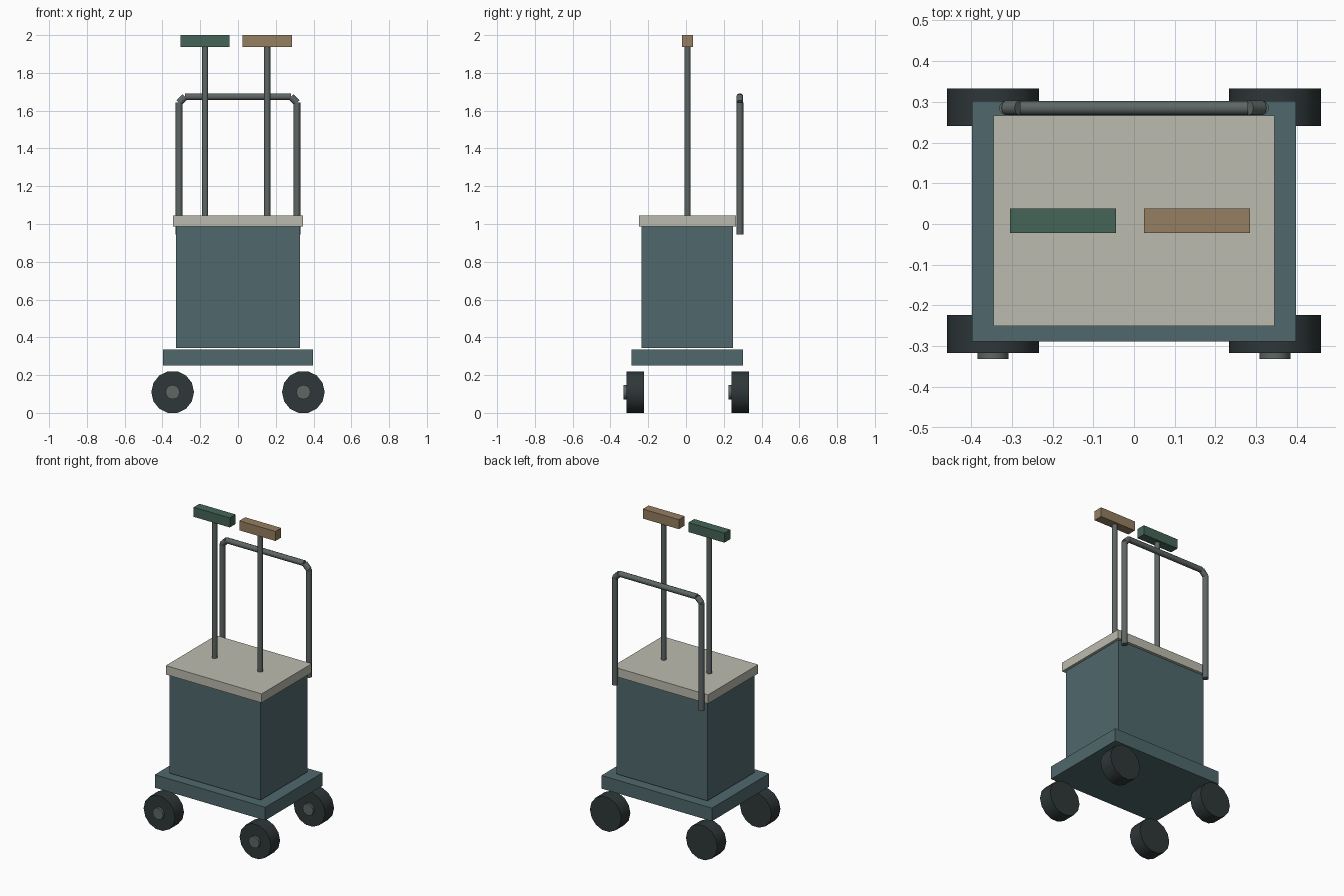
import bpy
from math import radians, pi
from mathutils import Vector

if "Cube" in bpy.data.objects:
    bpy.data.objects.remove(bpy.data.objects["Cube"])


def material(name, rgb):
    m = bpy.data.materials.new(name)
    m.diffuse_color = (*rgb, 1)
    m.use_nodes = True
    m.node_tree.nodes["Principled BSDF"].inputs["Base Color"].default_value = m.diffuse_color
    return m


TEAL = material("teal_paint", (0.08, 0.14, 0.15))
CREAM = material("cream_lid", (0.50, 0.50, 0.43))
STEEL = material("grey_steel", (0.11, 0.135, 0.13))
RUBBER = material("dark_rubber", (0.028, 0.038, 0.04))
GREEN = material("green_grip", (0.06, 0.13, 0.095))
TAN = material("tan_grip", (0.30, 0.21, 0.12))


def box(name, lo, hi, mat):
    lo, hi = Vector(lo), Vector(hi)
    bpy.ops.mesh.primitive_cube_add(size=1, location=(lo + hi) / 2)
    ob = bpy.context.object
    ob.name = name
    ob.scale = hi - lo
    bpy.ops.object.transform_apply(location=False, rotation=False, scale=True)
    ob.data.materials.append(mat)
    return ob


def rod(name, a, b, r, sides, mat, spin=0):
    a, b = Vector(a), Vector(b)
    bpy.ops.mesh.primitive_cylinder_add(vertices=sides, radius=r, depth=(b - a).length)
    ob = bpy.context.object
    ob.name = name
    ob.rotation_euler = (0, 0, spin)
    bpy.ops.object.transform_apply(location=False, rotation=True, scale=False)
    ob.location = (a + b) / 2
    ob.rotation_euler = (b - a).to_track_quat('Z', 'Y').to_euler()
    ob.data.materials.append(mat)
    bpy.ops.object.shade_smooth_by_angle(angle=radians(40))
    return ob


# Chassis, bin and lid
box("base_plate", (-0.398, -0.288, 0.25), (0.398, 0.302, 0.335), TEAL)
box("bin_body", (-0.328, -0.235, 0.343), (0.328, 0.248, 0.99), TEAL)
box("lid", (-0.345, -0.25, 0.987), (0.345, 0.266, 1.045), CREAM)

# Four identical wheels, hubs all facing the front
WHEEL_Z = 0.11
for side, x in (("left", -0.346), ("right", 0.346)):
    for end, y in (("front", -0.316), ("back", 0.240)):
        # spin puts a vertex at the sides and a flat face on the ground
        rod(f"{end}_{side}_wheel", (x, y, WHEEL_Z), (x, y + 0.093, WHEEL_Z),
            0.113, 14, RUBBER, pi / 2 + pi / 14 + pi / 14)
        rod(f"{end}_{side}_hub", (x, y - 0.015, WHEEL_Z), (x, y + 0.02, WHEEL_Z),
            0.038, 12, STEEL)

# Push handle: uprights, angled corners and cross bar
HY = 0.285
for side, s in (("left", -1), ("right", 1)):
    rod(f"handle_{side}_upright", (s * 0.312, HY, 0.945), (s * 0.312, HY, 1.642), 0.0185, 10, STEEL)
    rod(f"handle_{side}_corner", (s * 0.312, HY, 1.642), (s * 0.28, HY, 1.674), 0.0185, 10, STEEL)
rod("handle_cross_bar", (-0.28, HY, 1.674), (0.28, HY, 1.674), 0.018, 10, STEEL)

# Two tools standing in the bin, each a pole with a block head
for name, x, mat in (("green", -0.174, GREEN), ("tan", 0.155, TAN)):
    rod(f"{name}_tool_pole", (x, 0.008, 1.0), (x, 0.008, 1.945), 0.017, 10, STEEL)
    box(f"{name}_tool_head", (x - 0.13, -0.022, 1.938), (x + 0.13, 0.038, 2.0), mat)
